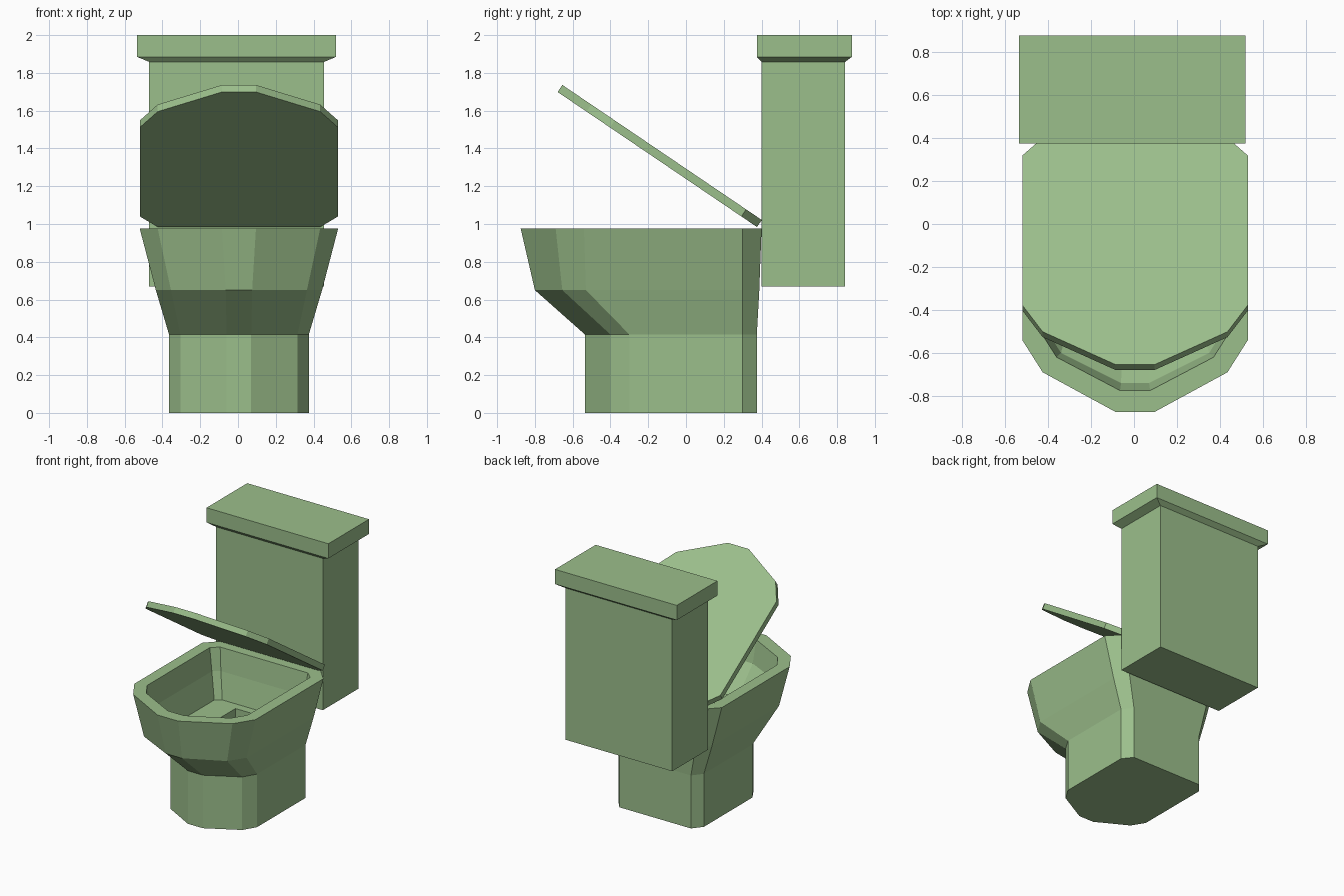
import bpy, bmesh, math

if "Cube" in bpy.data.objects:
    bpy.data.objects.remove(bpy.data.objects["Cube"])

mat = bpy.data.materials.new("green")
mat.diffuse_color = (0.33, 0.52, 0.26, 1)
mat.use_nodes = True
mat.node_tree.nodes["Principled BSDF"].inputs["Base Color"].default_value = mat.diffuse_color


def loft(name, rings, loc=(0, 0, 0), rot_x=0):
    """Skin a stack of equal-length point rings and cap both ends."""
    bm = bmesh.new()
    vs = [[bm.verts.new(p) for p in ring] for ring in rings]
    n = len(rings[0])
    for lo, hi in zip(vs, vs[1:]):
        for i in range(n):
            j = (i + 1) % n
            bm.faces.new((lo[i], lo[j], hi[j], hi[i]))
    bm.faces.new(vs[0][::-1])
    bm.faces.new(vs[-1])
    bmesh.ops.recalc_face_normals(bm, faces=bm.faces)
    mesh = bpy.data.meshes.new(name)
    bm.to_mesh(mesh)
    bm.free()
    ob = bpy.data.objects.new(name, mesh)
    bpy.context.collection.objects.link(ob)
    mesh.materials.append(mat)
    ob.location = loc
    ob.rotation_euler.x = rot_x
    return ob


def outline(z, half):
    """Mirror a right-hand half profile (front to back) into a closed ring."""
    return ([(x, y, z) for x, y in half] +
            [(-x, y, z) for x, y in reversed(half)])


def rect(z, x0, x1, y0, y1):
    return [(x0, y0, z), (x1, y0, z), (x1, y1, z), (x0, y1, z)]


# Half profiles, each running from front centre to back
rim = [(.09, -.875), (.43, -.69), (.525, -.54), (.525, .30), (.43, .40)]
belly = [(.07, -.80), (.36, -.655), (.44, -.53), (.44, .30), (.36, .388)]
foot = [(.065, -.535), (.31, -.40), (.37, -.30), (.37, .30), (.31, .375)]
inner_rim = [(.07, -.775), (.365, -.62), (.435, -.51), (.435, .265), (.38, .315)]
inner_mid = [(.065, -.74), (.345, -.60), (.41, -.495), (.41, .255), (.36, .295)]
inner_floor = [(.06, -.56), (.30, -.44), (.365, -.36), (.365, .22), (.32, .255)]
drain = [(.07, -.12), (.16, -.12), (.16, -.06), (.16, .13), (.16, .19)]

# Bowl: pedestal, outer wall, rim, basin and drain in one skin
loft("bowl", [outline(z, h) for z, h in (
    (0, foot), (.415, foot), (.65, belly), (.975, rim),
    (.975, inner_rim), (.80, inner_mid), (.60, inner_floor),
    (.60, drain), (.45, drain))], loc=(.005, 0, 0))

# Half-open lid, hinged at its back edge
lid = [(x, y - .40) for x, y in rim]
loft("seat_lid", [outline(0, lid), outline(.045, lid)],
     loc=(.005, .376, .984), rot_x=-math.radians(34.1))

# Water tank with flared cover
loft("tank", [
    rect(.67, -.47, .455, .40, .842),
    rect(1.858, -.47, .455, .40, .842),
    rect(1.885, -.535, .52, .375, .878),
    rect(2.0, -.535, .52, .375, .878)])
